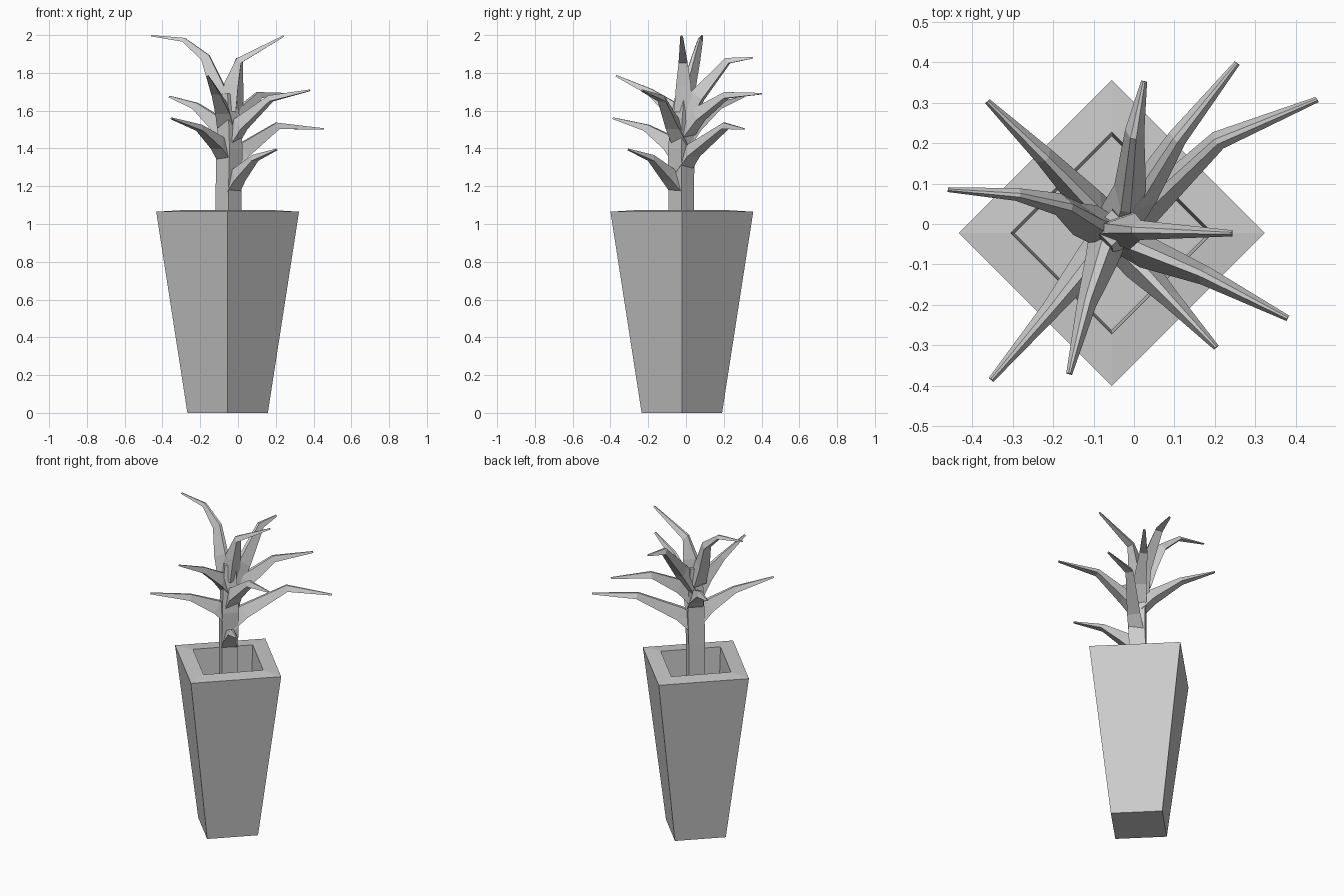
import bpy
from math import cos, sin, pi
from mathutils import Vector

CX, CY = -0.055, -0.022


def make(name, verts, faces):
    me = bpy.data.meshes.new(name)
    me.from_pydata([tuple(v) for v in verts], [], faces)
    me.update()
    ob = bpy.data.objects.new(name, me)
    bpy.context.collection.objects.link(ob)
    return ob


def loft(name, rings):
    # Skin equal-sized rings and cap both ends
    n = len(rings[0])
    verts = [v for r in rings for v in r]
    faces = [(i * n + j, i * n + (j + 1) % n, (i + 1) * n + (j + 1) % n, (i + 1) * n + j)
             for i in range(len(rings) - 1) for j in range(n)]
    faces.append(tuple(reversed(range(n))))
    faces.append(tuple(range(len(verts) - n, len(verts))))
    return make(name, verts, faces)


def square(r, z, x=CX, y=CY):
    return [(x + r * cos(k * pi / 2), y + r * sin(k * pi / 2), z) for k in range(4)]


# Tapered pot with thick rim and recessed floor
loft("planter_pot", [square(r, z) for r, z in
     [(0.213, 0), (0.378, 1.065), (0.25, 1.073), (0.24, 0.87)]])

# Trunk
loft("trunk", [square(r, z, x, y) for r, z, x, y in
     [(0.068, 0.86, -0.05, -0.025), (0.068, 1.2, -0.05, -0.025),
      (0.07, 1.4, -0.045, -0.025), (0.06, 1.56, -0.05, -0.02),
      (0.045, 1.69, -0.055, -0.01)]])


def leaf(name, pts, sizes):
    # Tapering ridged blade: flat underside, ridge on top
    pts = [Vector(p) for p in pts]
    flat = pts[-1] - pts[0]
    side = Vector((-flat.y, flat.x, 0)).normalized()
    rings = []
    for i, p in enumerate(pts):
        d = (pts[min(i + 1, len(pts) - 1)] - pts[max(i - 1, 0)]).normalized()
        up = d.cross(side).normalized()
        w, h = sizes[i]
        rings.append([p - side * w / 2 - up * h / 2, p + side * w / 2 - up * h / 2,
                      p + side * w * 0.15 + up * h / 2, p - side * w * 0.15 + up * h / 2])
    loft(name, rings)


# Base, elbow, outer bend and tip of every leaf
LEAVES = [
    [(-0.045, -0.03, 1.20), (-0.005, -0.085, 1.26), (0.085, -0.18, 1.35), (0.203, -0.305, 1.395)],
    [(-0.055, -0.03, 1.31), (0.02, 0.03, 1.39), (0.205, 0.205, 1.52), (0.453, 0.308, 1.503)],
    [(-0.05, -0.02, 1.36), (-0.10, -0.08, 1.43), (-0.2, -0.205, 1.51), (-0.353, -0.385, 1.56)],
    [(-0.045, -0.02, 1.46), (-0.10, 0.04, 1.53), (-0.22, 0.165, 1.625), (-0.362, 0.303, 1.675)],
    [(-0.06, -0.01, 1.43), (0.01, -0.06, 1.53), (0.17, -0.125, 1.665), (0.38, -0.233, 1.708)],
    [(-0.05, -0.02, 1.48), (0.01, 0.06, 1.58), (0.105, 0.21, 1.682), (0.255, 0.398, 1.69)],
    [(-0.055, 0.0, 1.53), (-0.075, -0.07, 1.61), (-0.115, -0.19, 1.70), (-0.16, -0.37, 1.785)],
    [(-0.045, -0.01, 1.56), (-0.015, 0.06, 1.68), (0.0, 0.22, 1.865), (0.025, 0.353, 1.88)],
    [(-0.06, -0.01, 1.60), (-0.11, 0.005, 1.73), (-0.17, 0.045, 1.88), (-0.285, 0.072, 1.975), (-0.46, 0.085, 1.997)],
    [(-0.055, -0.015, 1.60), (-0.035, -0.012, 1.74), (0.005, -0.015, 1.865), (0.242, -0.023, 1.995)],
]
for i, pts in enumerate(LEAVES):
    sizes = [(0.095, 0.09), (0.08, 0.075), (0.048, 0.034), (0.015, 0.008)]
    if len(pts) == 5:
        sizes = [(0.095, 0.09), (0.08, 0.07), (0.055, 0.045), (0.032, 0.022), (0.012, 0.006)]
    leaf("leaf_%d" % (i + 1), pts, sizes)
